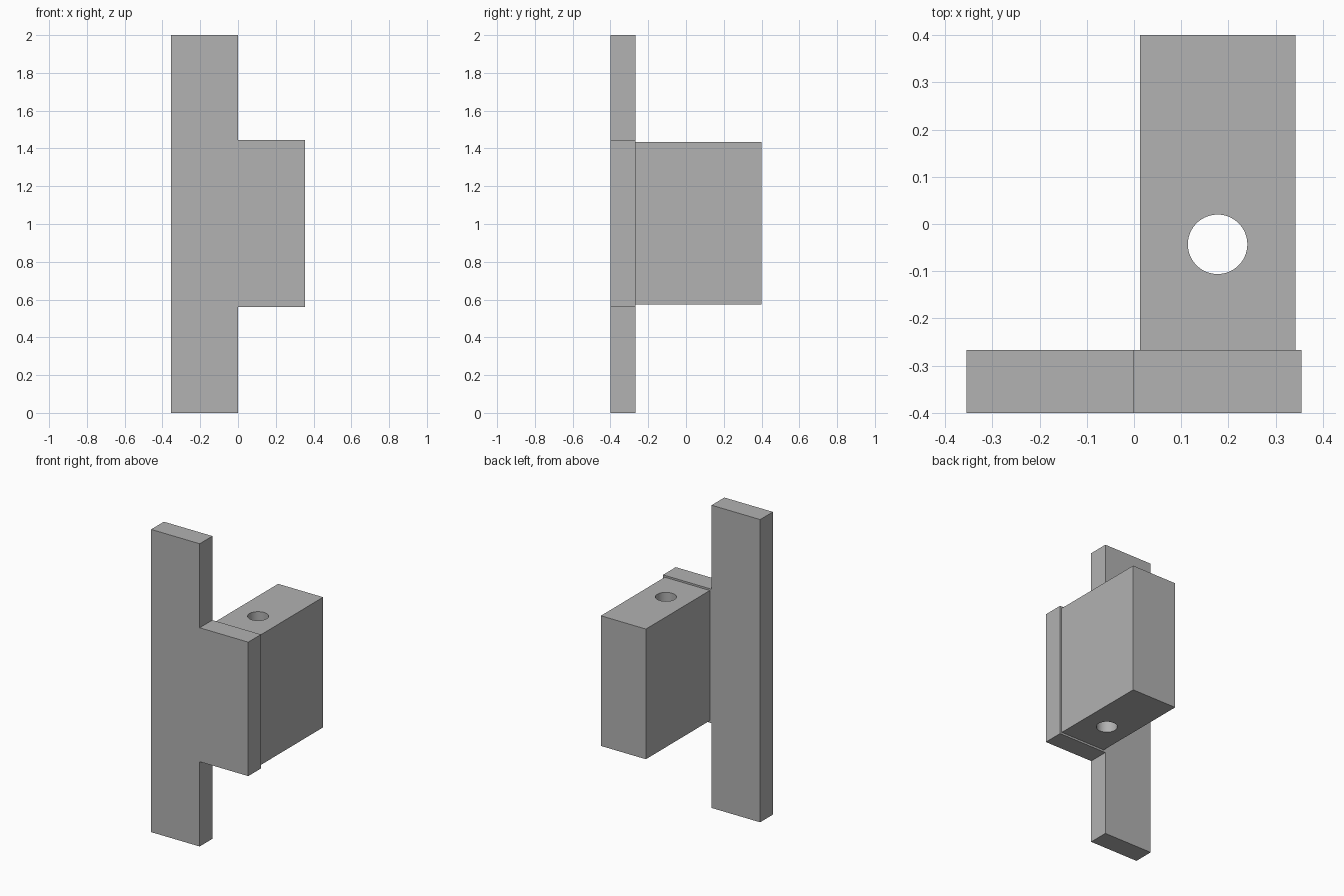
import bpy
import bmesh
from mathutils import Vector

cube = bpy.data.objects.get("Cube")
if cube:
    bpy.data.objects.remove(cube, do_unlink=True)

# Plain grey material
grey = bpy.data.materials.new("plain_grey")
grey.use_nodes = True
colour = (0.445, 0.445, 0.445, 1)
grey.diffuse_color = colour
grey.node_tree.nodes["Principled BSDF"].inputs["Base Color"].default_value = colour


def extrude_profile(name, points, direction):
    """Extrude a closed outline of 3D points into a solid object."""
    bm = bmesh.new()
    face = bm.faces.new([bm.verts.new(p) for p in points])
    result = bmesh.ops.extrude_face_region(bm, geom=[face], use_keep_orig=True)
    moved = [v for v in result["geom"] if isinstance(v, bmesh.types.BMVert)]
    bmesh.ops.translate(bm, verts=moved, vec=Vector(direction))
    bmesh.ops.recalc_face_normals(bm, faces=bm.faces)
    mesh = bpy.data.meshes.new(name)
    bm.to_mesh(mesh)
    bm.free()
    mesh.materials.append(grey)
    obj = bpy.data.objects.new(name, mesh)
    bpy.context.collection.objects.link(obj)
    return obj


front, joint, back = -0.4, -0.267, 0.4

# Front plate: tall strip with a wide tab on its left side
outline = [(-0.355, 0), (0, 0), (0, 0.56), (0.355, 0.56),
           (0.355, 1.445), (0, 1.445), (0, 2), (-0.355, 2)]
extrude_profile("front_plate", [(x, front, z) for x, z in outline],
                (0, joint - front, 0))

# Block behind the tab
x0, x1, z0, z1 = 0.013, 0.342, 0.573, 1.433
block = extrude_profile("rear_block",
                        [(x0, joint, z0), (x1, joint, z0),
                         (x1, joint, z1), (x0, joint, z1)],
                        (0, back - joint, 0))

# Vertical round hole through the block
bpy.ops.mesh.primitive_cylinder_add(vertices=64, radius=0.063, depth=2,
                                    location=(0.177, -0.043, 1))
cutter = bpy.context.object
cutter.name = "hole_cutter"
cutter.hide_render = True
cutter.data.materials.append(grey)

cut = block.modifiers.new("hole", "BOOLEAN")
cut.operation = "DIFFERENCE"
cut.solver = "EXACT"
cut.object = cutter

bpy.ops.object.select_all(action="DESELECT")
block.select_set(True)
bpy.context.view_layer.objects.active = block
bpy.ops.object.modifier_apply(modifier=cut.name)
bpy.data.objects.remove(cutter, do_unlink=True)
bpy.ops.object.shade_smooth_by_angle()
